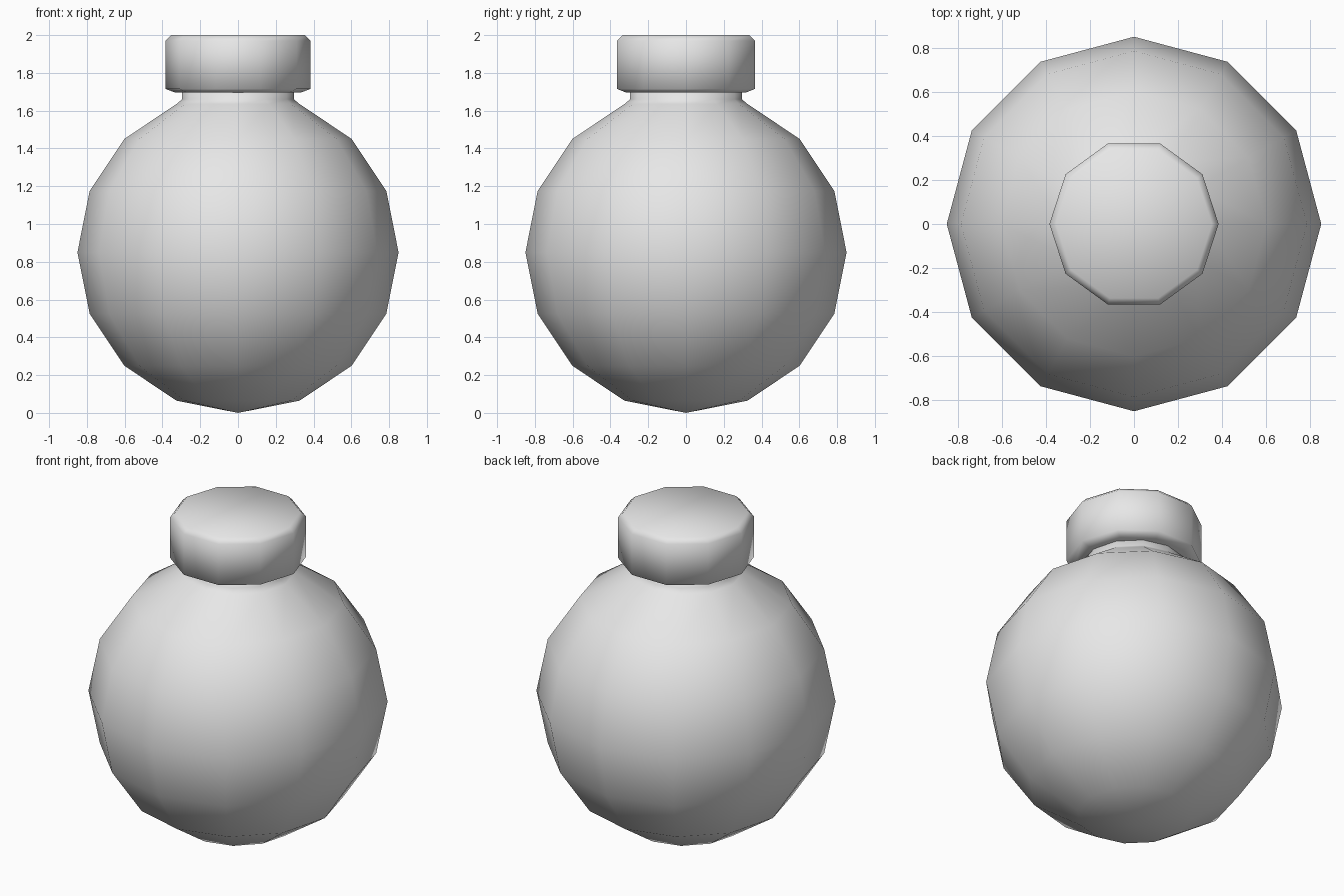
import bpy, bmesh
from math import sin, cos, pi

cube = bpy.data.objects.get("Cube")
if cube:
    bpy.data.objects.remove(cube, do_unlink=True)

grey = bpy.data.materials.new("plain grey")
grey.use_nodes = True
grey.diffuse_color = (0.8, 0.8, 0.8, 1)
grey.node_tree.nodes["Principled BSDF"].inputs["Base Color"].default_value = (0.8, 0.8, 0.8, 1)


def lathe(name, profile, sides):
    """Turn (radius, height) points, listed bottom to top, about z; both ends are closed."""
    bm = bmesh.new()
    rings = []
    for r, z in profile:
        if r == 0:
            rings.append([bm.verts.new((0, 0, z))] * sides)
        else:
            rings.append([bm.verts.new((r * cos(2 * pi * i / sides), r * sin(2 * pi * i / sides), z))
                          for i in range(sides)])
    for low, high in zip(rings, rings[1:]):
        for i in range(sides):
            j = (i + 1) % sides
            corners = [low[i], low[j], high[j], high[i]]
            bm.faces.new(list(dict.fromkeys(corners)))
    if profile[0][0] > 0:
        bm.faces.new(rings[0][::-1])
    if profile[-1][0] > 0:
        bm.faces.new(rings[-1])
    for face in bm.faces:
        face.smooth = True
    mesh = bpy.data.meshes.new(name)
    bm.to_mesh(mesh)
    bm.free()
    mesh.materials.append(grey)
    obj = bpy.data.objects.new(name, mesh)
    bpy.context.collection.objects.link(obj)
    return obj


# Round flask body: a sphere of eight bands, its top ring drawn up into a short neck
R = 0.85
sphere = [(R * sin(k * pi / 8) if k else 0, R - R * cos(k * pi / 8)) for k in range(8)]
lathe("flask_body", sphere + [(0.296, 1.66), (0.296, 1.71)], 12)

# Ten-sided stopper with chamfered rims
lathe("stopper", [(0.33, 1.695), (0.384, 1.715), (0.384, 1.97), (0.354, 2.0)], 10)
